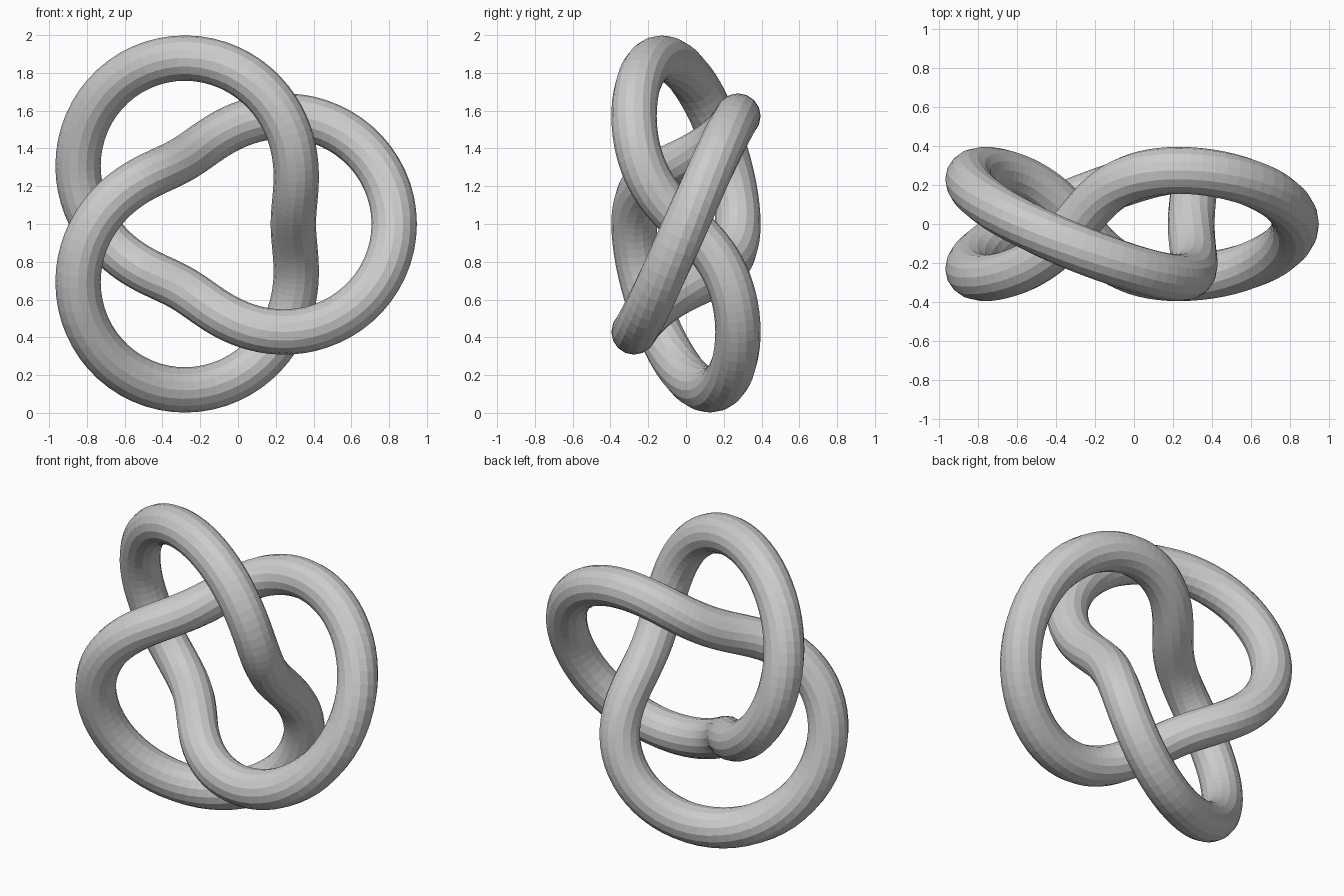
import bpy
import bmesh
from math import sin, cos, pi
from mathutils import Vector

cube = bpy.data.objects.get("Cube")
if cube:
    bpy.data.objects.remove(cube, do_unlink=True)

RING_RADIUS, SWING, DEPTH, TUBE = 0.66, 0.267, 0.275, 0.12
STEPS, SIDES = 192, 16
CENTRE = Vector((-0.1, 0, 1))


def knot_point(t):
    """Centre line of a three-lobed knot standing in the xz plane."""
    r = RING_RADIUS + SWING * cos(3 * t)
    return CENTRE + Vector((r * cos(2 * t), DEPTH * sin(3 * t), r * sin(2 * t)))


# Sweep a circular section along the closed centre line
bm = bmesh.new()
rings = []
for i in range(STEPS):
    t = 2 * pi * i / STEPS
    tangent = (knot_point(t + 0.001) - knot_point(t - 0.001)).normalized()
    across = tangent.cross(Vector((0, 1, 0))).normalized()
    up = tangent.cross(across)
    angles = [2 * pi * j / SIDES for j in range(SIDES)]
    rings.append([bm.verts.new(knot_point(t) + TUBE * (across * cos(a) + up * sin(a)))
                  for a in angles])
for i in range(STEPS):
    ring, following = rings[i], rings[(i + 1) % STEPS]
    for j in range(SIDES):
        k = (j + 1) % SIDES
        bm.faces.new((ring[j], ring[k], following[k], following[j]))
bmesh.ops.recalc_face_normals(bm, faces=bm.faces)

mesh = bpy.data.meshes.new("knot_tube")
bm.to_mesh(mesh)
bm.free()
knot = bpy.data.objects.new("knot_tube", mesh)
bpy.context.collection.objects.link(knot)

# Plain grey surface
grey = bpy.data.materials.new("light_grey")
grey.use_nodes = True
colour = (0.6, 0.6, 0.6, 1)
grey.diffuse_color = colour
grey.node_tree.nodes["Principled BSDF"].inputs["Base Color"].default_value = colour
mesh.materials.append(grey)
